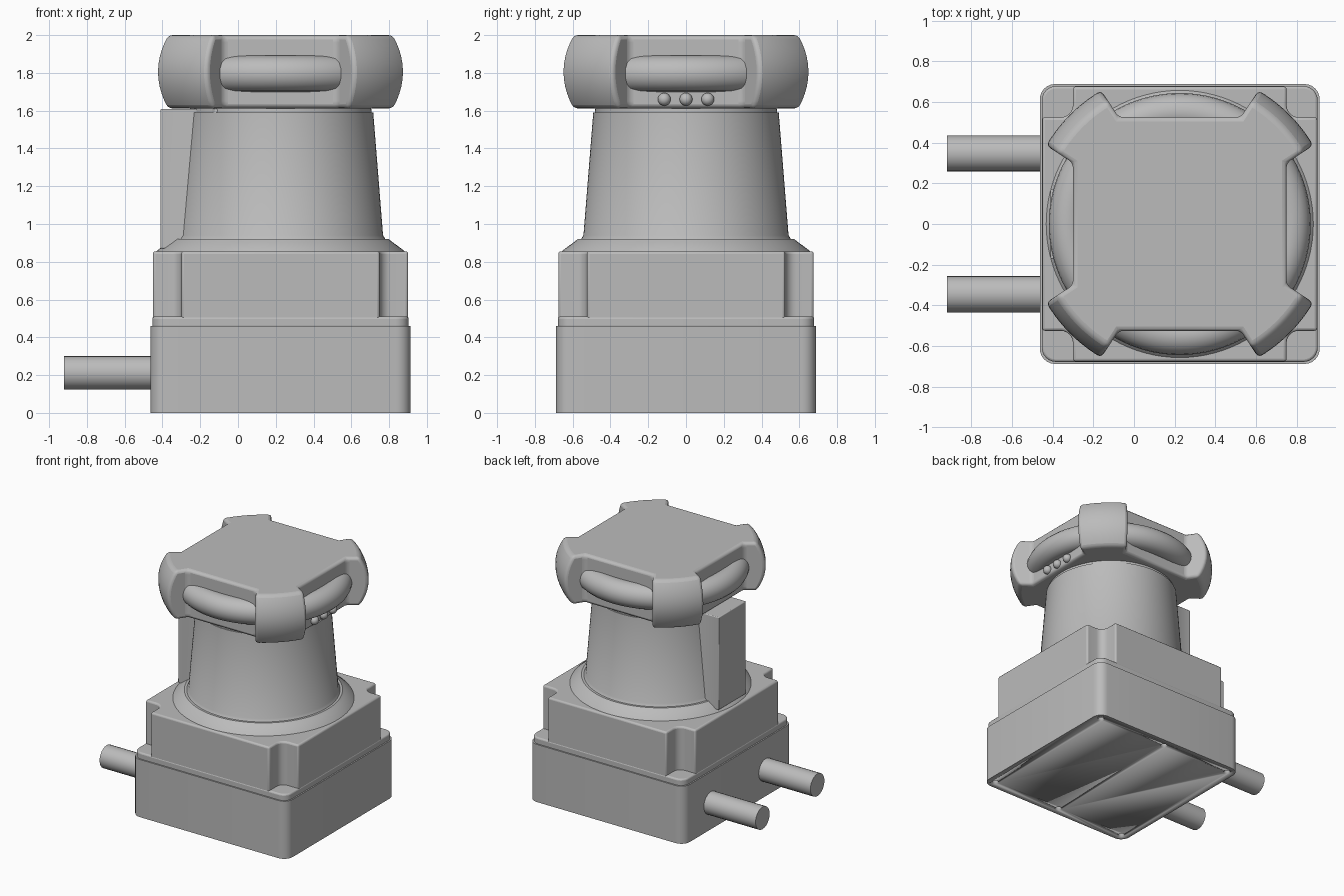
import bpy, bmesh, math
from mathutils import Vector, Matrix

cube = bpy.data.objects.get("Cube")
if cube:
    bpy.data.objects.remove(cube, do_unlink=True)

CX = 0.225  # axis of the housing, offset because the cables stick out on one side

grey = bpy.data.materials.new("housing grey")
grey.use_nodes = True
colour = (0.5, 0.5, 0.5, 1)
grey.diffuse_color = colour
grey.node_tree.nodes["Principled BSDF"].inputs["Base Color"].default_value = colour


def finish(name, bm, bevel=0, x=CX, segments=3):
    bmesh.ops.recalc_face_normals(bm, faces=bm.faces)
    mesh = bpy.data.meshes.new(name)
    bm.to_mesh(mesh)
    bm.free()
    mesh.materials.append(grey)
    ob = bpy.data.objects.new(name, mesh)
    ob.location.x = x
    bpy.context.collection.objects.link(ob)
    bpy.ops.object.select_all(action='DESELECT')
    ob.select_set(True)
    bpy.context.view_layer.objects.active = ob
    bpy.ops.object.shade_smooth_by_angle(angle=math.radians(32))
    if bevel:
        mod = ob.modifiers.new("Soft edges", 'BEVEL')
        mod.width = bevel
        mod.segments = segments
        mod.limit_method = 'ANGLE'
        mod.angle_limit = math.radians(32)
    return ob


def loft(layers):
    """Closed solid through layers of (z, outline), all with equal point counts."""
    bm = bmesh.new()
    rings = [[bm.verts.new((x, y, z)) for x, y in pts] for z, pts in layers]
    for low, high in zip(rings, rings[1:]):
        for i in range(len(low)):
            bm.faces.new((low[i - 1], low[i], high[i], high[i - 1]))
    bm.faces.new(rings[0][::-1])
    bm.faces.new(rings[-1])
    return bm


def circle(r, n=64):
    return [(r * math.cos(math.tau * i / n), r * math.sin(math.tau * i / n)) for i in range(n)]


def round_corners(corners, steps=6):
    """Fillet right-angled corners given as (x, y, radius)."""
    out = []
    for i, (x, y, r) in enumerate(corners):
        p = Vector((x, y))
        if not r:
            out.append(p)
            continue
        back = (Vector(corners[i - 1][:2]) - p).normalized()
        ahead = (Vector(corners[(i + 1) % len(corners)][:2]) - p).normalized()
        for s in range(steps + 1):
            t = math.pi / 2 * s / steps
            out.append(p + (ahead + back) * r - (ahead * math.cos(t) + back * math.sin(t)) * r)
    # each fillet runs from the previous edge to the next one
    return out


def four_fold(points):
    """Repeat one corner's (x, y, ...) points around the vertical axis."""
    out = []
    for k in range(4):
        c, s = [(1, 0), (0, 1), (-1, 0), (0, -1)][k]
        out += [(c * p[0] - s * p[1], s * p[0] + c * p[1], *p[2:]) for p in points]
    return out


# Lower housing box with screw holes underneath
box = round_corners(four_fold([(0.688, 0.688, 0.075)]))
base = finish("lower_housing", loft([(0, box), (0.46, box)]))
bm = bmesh.new()
for x in (-0.62, 0, 0.62):
    for y in (-0.62, 0.62):
        bmesh.ops.create_cone(bm, cap_ends=True, segments=20, radius1=0.026, radius2=0.026,
                              depth=0.1, matrix=Matrix.Translation((x, y, 0)))
cutter = finish("screw_hole_cutter", bm)
cutter.hide_render = True
cutter.display_type = 'WIRE'
cutter.hide_set(True)
mod = base.modifiers.new("Screw holes", 'BOOLEAN')
mod.object = cutter
mod.solver = 'EXACT'

# Upper housing: a shelf, then a block with notched corners
shelf = round_corners(four_fold([(0.678, 0.678, 0.07)]))
finish("housing_shelf", loft([(0.45, shelf), (0.51, shelf)]), 0.012)
notched = round_corners(four_fold([(0.676, 0.525, 0), (0.525, 0.525, 0.06), (0.525, 0.676, 0)]))
finish("upper_housing", loft([(0.48, notched), (0.855, notched)]), 0.014)

# Raised collar and tapered neck
collar = [(0.84, 0.665), (0.858, 0.655), (0.905, 0.592), (0.92, 0.573)]
finish("collar", loft([(z, circle(r, 96)) for z, r in collar]))
neck = [(0.91, 0.56), (0.925, 0.553), (0.94, 0.543), (1.59, 0.491), (1.59, 0.482), (1.64, 0.478)]
finish("neck", loft([(z, circle(r, 96)) for z, r in neck]))


# Spine on the cable side, flaring into the neck
def spine_outline(root, flare_x, flare_y):
    half = [(-0.635, 0.173), (root, 0.173), (root + 0.03, 0.19), (flare_x, flare_y), (-0.1, flare_y)]
    return half + [(x, -y) for x, y in half[::-1]]


finish("spine", loft([(0.87, spine_outline(-0.52, -0.385, 0.385)),
                      (1.61, spine_outline(-0.465, -0.345, 0.345))]), 0.006)


# Barrel-shaped head with a recess on each side, leaving four corner lobes
def head_outline(z):
    radius = 0.762 - 0.066 * ((z - 1.805) / 0.195) ** 2
    start, run = Vector((0.525, 0.3)), Vector((0.13, 0.085)).normalized()
    along = start.dot(run)
    tip = start + run * (math.sqrt(along ** 2 - start.length_squared + radius ** 2) - along)
    a0 = math.atan2(tip.y, tip.x)
    a1 = math.pi / 2 - a0
    arc = [a0 + (a1 - a0) * i / 10 for i in range(11)]
    return four_fold([tuple(start)] + [(radius * math.cos(a), radius * math.sin(a)) for a in arc]
                     + [(start.y, start.x)])


levels = [1.612 + 0.388 * i / 10 for i in range(11)]
finish("head", loft([(z, head_outline(z)) for z in levels]), 0.022)

# Rounded ring showing in the recesses
bm = bmesh.new()
n, m = 96, 20
ring = [[bm.verts.new(((0.548 + 0.096 * math.cos(b)) * math.cos(a),
                       (0.548 + 0.096 * math.cos(b)) * math.sin(a),
                       1.796 + 0.096 * math.sin(b)))
         for b in (math.tau * j / m for j in range(m))]
        for a in (math.tau * i / n for i in range(n))]
for i in range(n):
    for j in range(m):
        bm.faces.new((ring[i - 1][j - 1], ring[i][j - 1], ring[i][j], ring[i - 1][j]))
finish("recess_ring", bm)

# Three indicator lamps under the ring
for i, y in enumerate((-0.115, 0, 0.115)):
    bm = bmesh.new()
    bmesh.ops.create_uvsphere(bm, u_segments=20, v_segments=12, radius=0.034,
                              matrix=Matrix.Translation((0.53, y, 1.66)))
    finish(f"indicator_lamp_{i + 1}", bm)

# Two cable stubs
for name, y in (("rear_cable", 0.347), ("front_cable", -0.345)):
    bm = bmesh.new()
    place = Matrix.Translation((-0.68, y, 0.212)) @ Matrix.Rotation(math.pi / 2, 4, 'Y')
    bmesh.ops.create_cone(bm, cap_ends=True, segments=24, radius1=0.089, radius2=0.089,
                          depth=0.48, matrix=place)
    finish(name, bm, x=0)
